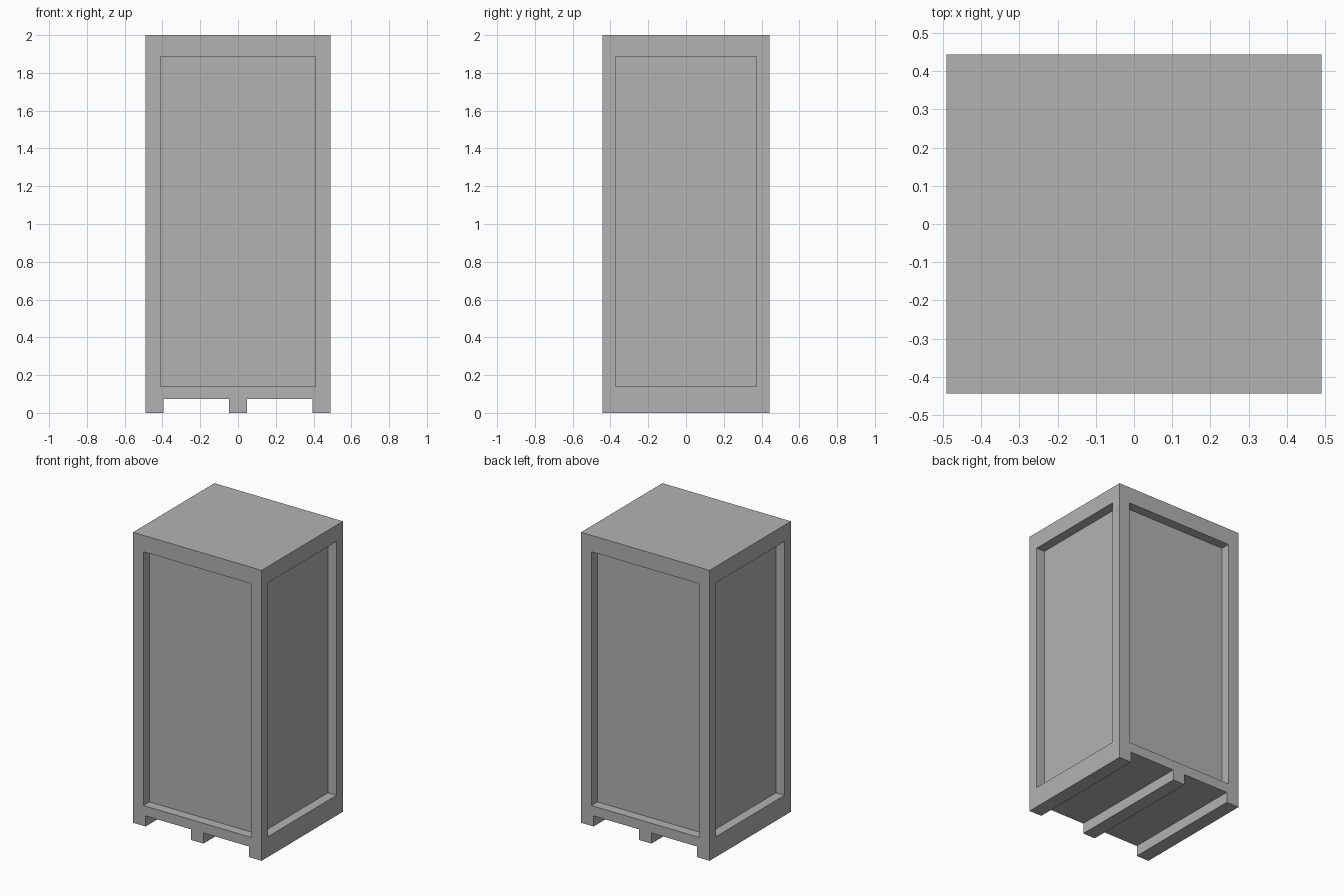
import bpy
import bmesh
from mathutils import Vector

default = bpy.data.objects.get("Cube")
if default:
    bpy.data.objects.remove(default, do_unlink=True)

HX, HY, TOP = 0.49, 0.4425, 2.0          # half width, half depth, height
LOW, HIGH = 0.14, 1.887                  # recessed panel heights
PANEL_X, PANEL_Y, DEPTH = 0.41, 0.373, 0.065
FOOT_IN, FOOT_MID, FOOT_Z = 0.394, 0.047, 0.073

grey = bpy.data.materials.new("grey")
grey.use_nodes = True
colour = (0.448, 0.448, 0.448, 1)
grey.diffuse_color = colour
grey.node_tree.nodes["Principled BSDF"].inputs["Base Color"].default_value = colour


def finish(bm, name):
    bmesh.ops.recalc_face_normals(bm, faces=bm.faces)
    mesh = bpy.data.meshes.new(name)
    bm.to_mesh(mesh)
    bm.free()
    mesh.materials.append(grey)
    obj = bpy.data.objects.new(name, mesh)
    bpy.context.collection.objects.link(obj)
    return obj


def add_box(bm, centre, size):
    verts = bmesh.ops.create_cube(bm, size=1)["verts"]
    for v in verts:
        v.co = Vector(centre) + v.co * Vector(size)


# Cabinet body: front outline with three runners, extruded through the depth
right = [(FOOT_MID, 0), (FOOT_MID, FOOT_Z), (FOOT_IN, FOOT_Z),
         (FOOT_IN, 0), (HX, 0), (HX, TOP)]
outline = right + [(-x, z) for x, z in reversed(right)]
bm = bmesh.new()
face = bm.faces.new([bm.verts.new((x, -HY, z)) for x, z in outline])
new = bmesh.ops.extrude_face_region(bm, geom=[face])["geom"]
bmesh.ops.translate(bm, vec=(0, 2 * HY, 0),
                    verts=[g for g in new if isinstance(g, bmesh.types.BMVert)])
body = finish(bm, "cabinet_body")

# Recessed panels on all four sides
bm = bmesh.new()
mid, tall = (LOW + HIGH) / 2, HIGH - LOW
for s in (-1, 1):
    add_box(bm, (0, s * HY, mid), (2 * PANEL_X, 2 * DEPTH, tall))
    add_box(bm, (s * HX, 0, mid), (2 * DEPTH, 2 * PANEL_Y, tall))
cutter = finish(bm, "panel_cutter")
cutter.hide_render = True

recess = body.modifiers.new("panel_recesses", "BOOLEAN")
recess.operation = "DIFFERENCE"
recess.solver = "EXACT"
recess.object = cutter

# Bake the recesses into the body and drop the cutter
graph = bpy.context.evaluated_depsgraph_get()
baked = bpy.data.meshes.new_from_object(body.evaluated_get(graph))
body.modifiers.clear()
body.data = baked
bpy.data.objects.remove(cutter, do_unlink=True)
